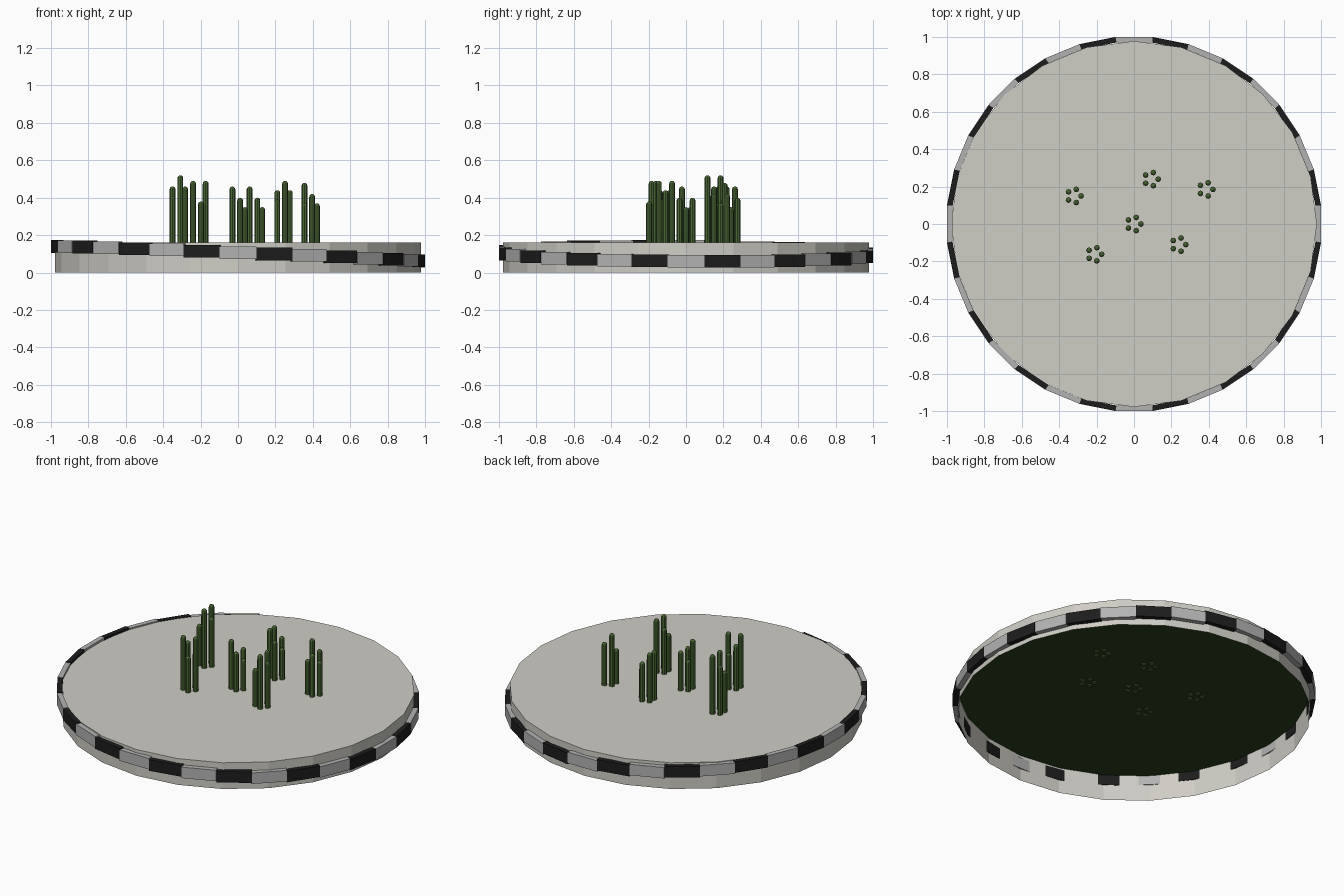
import bpy, bmesh
from math import cos, sin, pi, radians
from mathutils import Matrix

if "Cube" in bpy.data.objects:
    bpy.data.objects.remove(bpy.data.objects["Cube"])


def material(name, rgb):
    m = bpy.data.materials.new(name)
    m.diffuse_color = (*rgb, 1)
    m.use_nodes = True
    m.node_tree.nodes["Principled BSDF"].inputs["Base Color"].default_value = m.diffuse_color
    return m


STONE = material("pale_stone", (0.62, 0.61, 0.56))
BLACK = material("black", (0.012, 0.012, 0.012))
GREY = material("grey", (0.45, 0.45, 0.45))
SOIL = material("dark_green", (0.025, 0.047, 0.012))
GREEN = material("stalk_green", (0.07, 0.14, 0.035))


def finish(bm, name, mat):
    me = bpy.data.meshes.new(name)
    bm.to_mesh(me)
    bm.free()
    me.materials.append(mat)
    ob = bpy.data.objects.new(name, me)
    bpy.context.collection.objects.link(ob)
    return ob


def lathe(bm, profile, n, center=(0, 0)):
    """Stack of rings from (radius, z) pairs; returns the rings."""
    rings = [[bm.verts.new((center[0] + r * cos(2 * pi * i / n),
                            center[1] + r * sin(2 * pi * i / n), z))
              for i in range(n)] for r, z in profile]
    for a, b in zip(rings, rings[1:]):
        for i in range(n):
            j = (i + 1) % n
            bm.faces.new((a[i], a[j], b[j], b[i]))
    return rings


# Open-bottomed drum: wall and top
TOP, R = 0.16, 0.978
bm = bmesh.new()
rings = lathe(bm, [(R, 0), (R, TOP)], 24)
bm.faces.new(rings[1])
finish(bm, "drum", STONE)

# Green disc just beneath the top
bm = bmesh.new()
bmesh.ops.create_circle(bm, cap_ends=True, segments=24, radius=R - 0.005,
                        matrix=Matrix.Translation((0, 0, TOP - 0.005)))
bmesh.ops.reverse_faces(bm, faces=bm.faces[:])
finish(bm, "under_disc", SOIL)

# Checkered band of blocks, gently tilted around the wall
N = 32
for parity, mat, name in ((0, GREY, "grey_blocks"), (1, BLACK, "black_blocks")):
    bm = bmesh.new()
    for i in range(parity, N, 2):
        a = 2 * pi * i / N
        z = 0.1 - 0.04 * cos(a - radians(10))
        bmesh.ops.create_cube(bm, size=1, matrix=(
            Matrix.Rotation(a, 4, 'Z') @ Matrix.Translation((0.985, 0, z))
            @ Matrix.Diagonal((0.03, 0.196, 0.067, 1))))
    finish(bm, name, mat)

# Clusters of five round-tipped stalks: centre, then the top height of each
clusters = [
    ((0, 0), (0.35, 0.40, 0.35, 0.46, 0.40)),
    ((0.092, 0.24), (0.35, 0.40, 0.46, 0.46, 0.40)),
    ((0.24, -0.11), (0.44, 0.49, 0.44, 0.39, 0.49)),
    ((0.385, 0.185), (0.37, 0.42, 0.48, 0.37, 0.42)),
    ((-0.32, 0.15), (0.46, 0.52, 0.46, 0.41, 0.52)),
    ((-0.21, -0.162), (0.49, 0.38, 0.44, 0.49, 0.38)),
]
SR = 0.0155
for k, ((cx, cy), tops) in enumerate(clusters):
    bm = bmesh.new()
    for i, h in enumerate(tops):
        a = 2 * pi * i / 5
        c = (cx + 0.037 * cos(a), cy + 0.037 * sin(a))
        prof = [(SR, TOP - 0.01)]
        prof += [(SR * cos(t), h - SR + SR * sin(t)) for t in (0, pi / 6, pi / 3)]
        rings = lathe(bm, prof, 8, c)
        bm.faces.new(rings[0][::-1])
        tip = bm.verts.new((*c, h))
        for j in range(8):
            bm.faces.new((rings[-1][j], rings[-1][(j + 1) % 8], tip))
    finish(bm, f"stalk_cluster_{k + 1}", GREEN)
